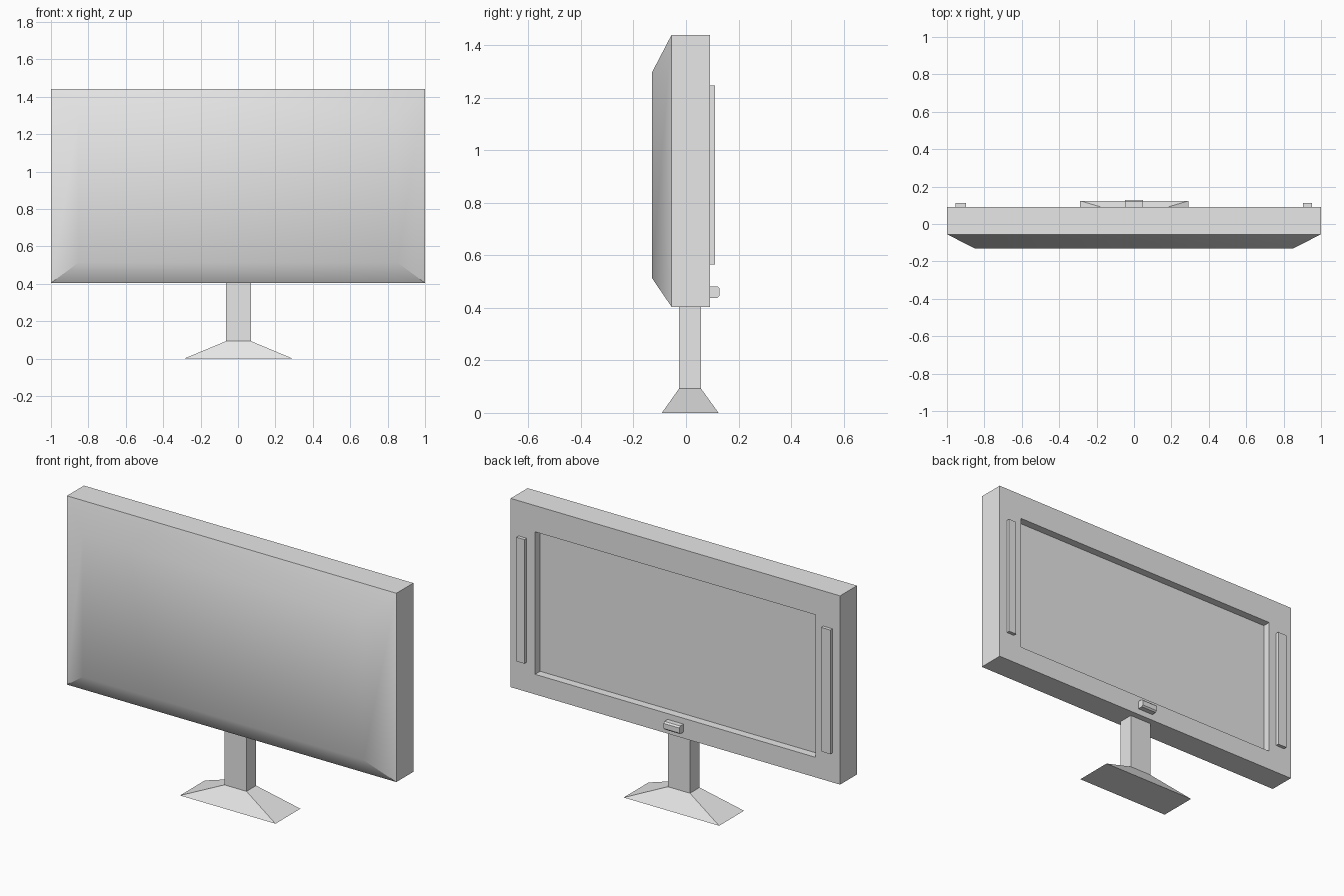
import bpy
import bmesh
import math

old = bpy.data.objects.get("Cube")
if old:
    bpy.data.objects.remove(old, do_unlink=True)

# Single grey plastic
grey = bpy.data.materials.new("grey_plastic")
grey.use_nodes = True
colour = (0.8, 0.8, 0.8, 1.0)
grey.diffuse_color = colour
grey.node_tree.nodes["Principled BSDF"].inputs["Base Color"].default_value = colour


def loft(name, rings):
    """Closed skin through a list of corner rings, capped at both ends."""
    bm = bmesh.new()
    loops = [[bm.verts.new(p) for p in ring] for ring in rings]
    for a, b in zip(loops, loops[1:]):
        n = len(a)
        for i in range(n):
            j = (i + 1) % n
            bm.faces.new((a[i], a[j], b[j], b[i]))
    bm.faces.new(loops[0])
    bm.faces.new(loops[-1])
    bmesh.ops.recalc_face_normals(bm, faces=bm.faces)
    mesh = bpy.data.meshes.new(name)
    bm.to_mesh(mesh)
    bm.free()
    mesh.materials.append(grey)
    obj = bpy.data.objects.new(name, mesh)
    bpy.context.collection.objects.link(obj)
    return obj


def upright(y, x0, x1, z0, z1):
    return [(x0, y, z0), (x1, y, z0), (x1, y, z1), (x0, y, z1)]


def level(z, x0, x1, y0, y1):
    return [(x0, y0, z), (x1, y0, z), (x1, y1, z), (x0, y1, z)]


# Casing: tapered shell, square body, and recessed screen on the +y side
BACK = 0.092
outer = (-1.0, 1.0, 0.404, 1.44)
inner = (-0.852, 0.852, 0.514, 1.296)
casing = loft("casing", [
    upright(-0.13, *inner),
    upright(-0.055, *outer),
    upright(BACK, *outer),
    upright(BACK, *inner),
    upright(BACK - 0.044, *inner),
])
bpy.ops.object.select_all(action="DESELECT")
casing.select_set(True)
bpy.context.view_layer.objects.active = casing
bpy.ops.object.shade_smooth_by_angle(angle=math.radians(40))

# Slim speaker bars either side of the screen
for name, x0, x1 in (("left_speaker", 0.903, 0.951),
                     ("right_speaker", -0.954, -0.899)):
    bar = (x0, x1, 0.566, 1.247)
    loft(name, [upright(BACK, *bar), upright(0.111, *bar)])

# Power button with softened upper and lower edges
loft("power_button", [
    upright(BACK, -0.049, 0.047, 0.438, 0.482),
    upright(0.12, -0.049, 0.047, 0.438, 0.482),
    upright(0.128, -0.049, 0.047, 0.446, 0.474),
])

# Stand: flared foot running into a square post
post = (-0.064, 0.07, -0.026, 0.057)
loft("stand", [
    level(0.0, -0.288, 0.292, -0.092, 0.124),
    level(0.093, *post),
    level(0.404, *post),
])
